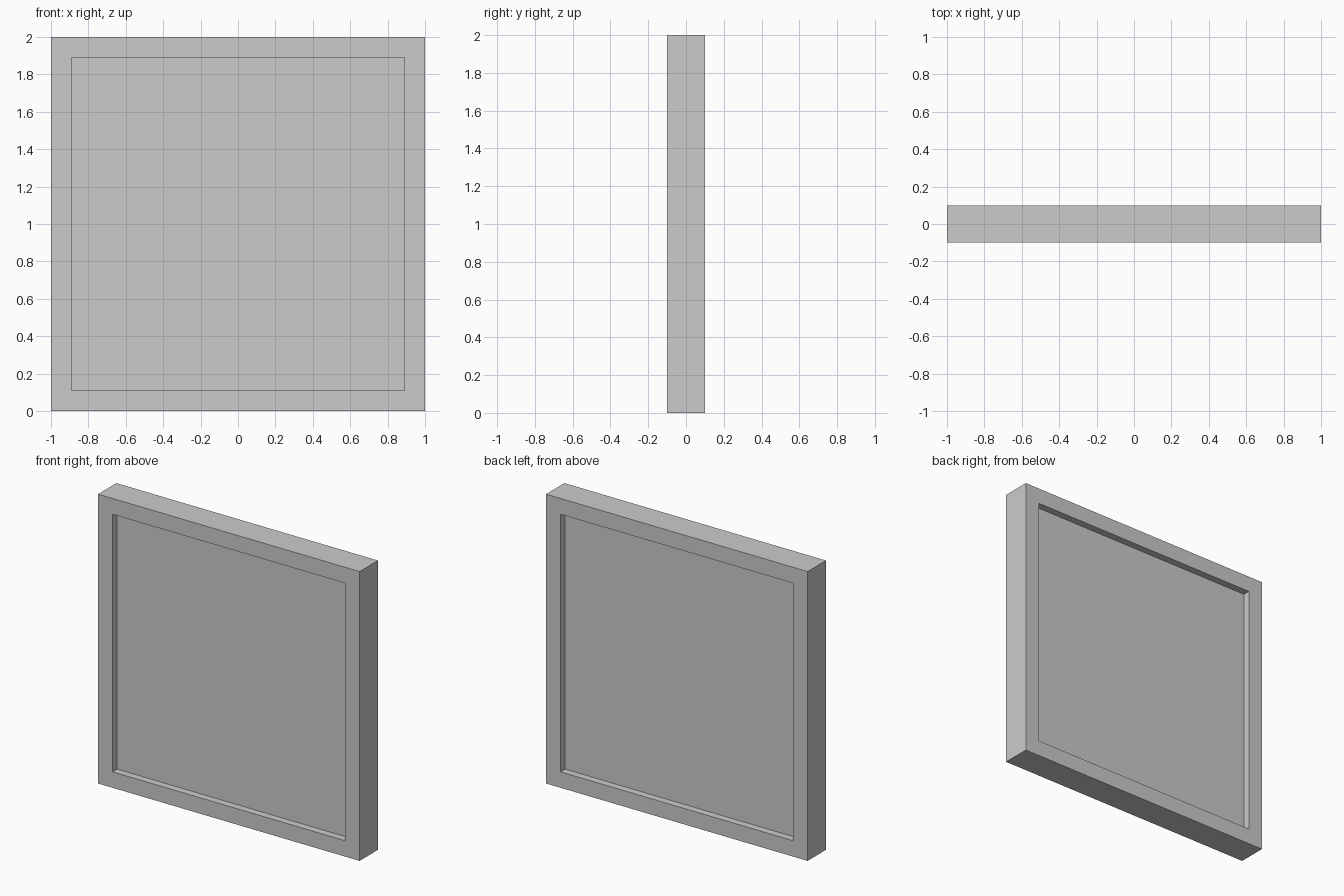
import bpy, bmesh

if "Cube" in bpy.data.objects:
    bpy.data.objects.remove(bpy.data.objects["Cube"])

SIZE, THICK = 2.0, 0.2      # square slab
BORDER, DEPTH = 0.11, 0.05  # frame width and recess depth

# Square slab standing on z = 0
bm = bmesh.new()
bmesh.ops.create_cube(bm, size=1.0)
bmesh.ops.scale(bm, vec=(SIZE, THICK, SIZE), verts=bm.verts)
bmesh.ops.translate(bm, vec=(0, 0, SIZE / 2), verts=bm.verts)
bm.normal_update()

# Recessed panel on the front and the back
for face in [f for f in bm.faces if abs(f.normal.y) > 0.9]:
    inward = -face.normal.copy() * DEPTH
    bmesh.ops.inset_region(bm, faces=[face], thickness=BORDER, use_even_offset=True)
    panel = bmesh.ops.extrude_discrete_faces(bm, faces=[face])["faces"][0]
    bmesh.ops.translate(bm, vec=inward, verts=panel.verts)

bmesh.ops.recalc_face_normals(bm, faces=bm.faces)
mesh = bpy.data.meshes.new("framed_panel")
bm.to_mesh(mesh)
bm.free()
bpy.context.collection.objects.link(bpy.data.objects.new("framed_panel", mesh))
